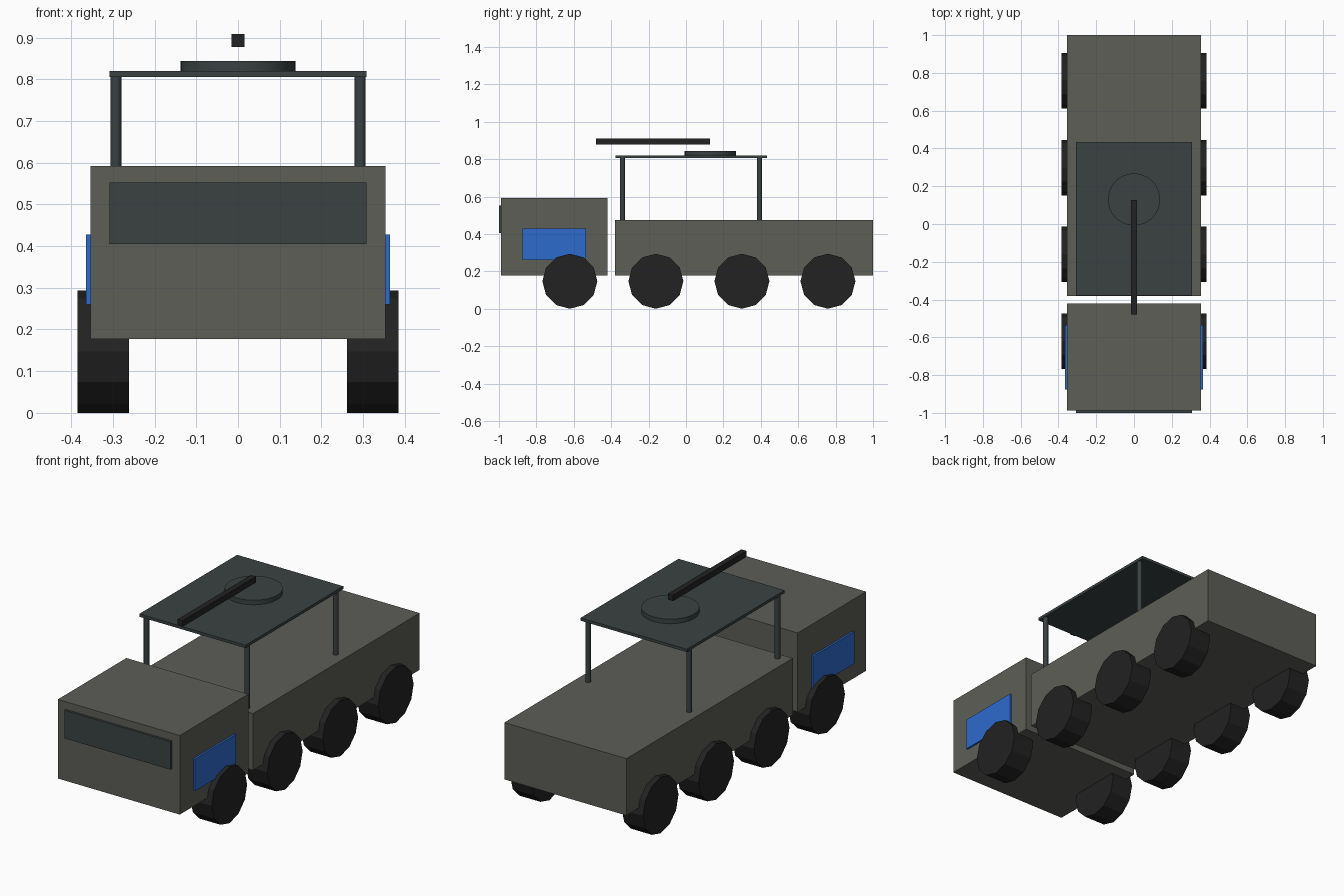
import bpy
from math import pi

if "Cube" in bpy.data.objects:
    bpy.data.objects.remove(bpy.data.objects["Cube"], do_unlink=True)


def material(name, rgb):
    mat = bpy.data.materials.new(name)
    mat.use_nodes = True
    mat.diffuse_color = (*rgb, 1)
    mat.node_tree.nodes["Principled BSDF"].inputs["Base Color"].default_value = (*rgb, 1)
    return mat


olive = material("olive_grey", (0.109, 0.112, 0.095))
slate = material("dark_slate", (0.043, 0.054, 0.055))
black = material("rubber_black", (0.016, 0.016, 0.016))
blue = material("panel_blue", (0.026, 0.147, 0.61))


def box(name, mat, x, y, z):
    """Box from (min, max) ranges along each axis."""
    ranges = (x, y, z)
    bpy.ops.mesh.primitive_cube_add(size=1, location=[(a + b) / 2 for a, b in ranges])
    obj = bpy.context.object
    obj.name = name
    obj.scale = [b - a for a, b in ranges]
    bpy.ops.object.transform_apply(location=False, rotation=False, scale=True)
    obj.data.materials.append(mat)
    return obj


def cylinder(name, mat, sides, radius, depth, location, rotation=(0, 0, 0)):
    bpy.ops.mesh.primitive_cylinder_add(vertices=sides, radius=radius, depth=depth,
                                        location=location, rotation=rotation)
    obj = bpy.context.object
    obj.name = name
    obj.data.materials.append(mat)
    return obj


# Hull: cab and load bed
box("cab", olive, (-0.354, 0.354), (-0.988, -0.42), (0.177, 0.592))
box("load_bed", olive, (-0.354, 0.354), (-0.38, 1.0), (0.177, 0.475))
box("windshield", slate, (-0.308, 0.308), (-1.0, -0.98), (0.405, 0.552))

# Canopy roof with turntable and barrel
box("canopy_roof", slate, (-0.308, 0.308), (-0.378, 0.433), (0.805, 0.82))
turntable = cylinder("turntable", slate, 32, 0.138, 0.026, (0, 0.13, 0.831))
bpy.ops.object.shade_smooth_by_angle()
box("barrel", black, (-0.015, 0.015), (-0.48, 0.128), (0.878, 0.909))

# Parts repeated on both sides
for side, s in (("left", 1), ("right", -1)):
    box(side + "_door_panel", blue, sorted((s * 0.345, s * 0.364)),
        (-0.875, -0.535), (0.26, 0.428))
    for place, y in (("front", -0.34), ("rear", 0.393)):
        cylinder(f"{side}_{place}_post", slate, 12, 0.0133, 0.34, (s * 0.293, y, 0.64))
        bpy.ops.object.shade_smooth_by_angle()
    for i in range(4):
        cylinder(f"{side}_wheel_{i + 1}", black, 12, 0.147, 0.123,
                 (s * 0.3235, -0.621 + 0.46 * i, 0.147), (0, pi / 2, 0))
